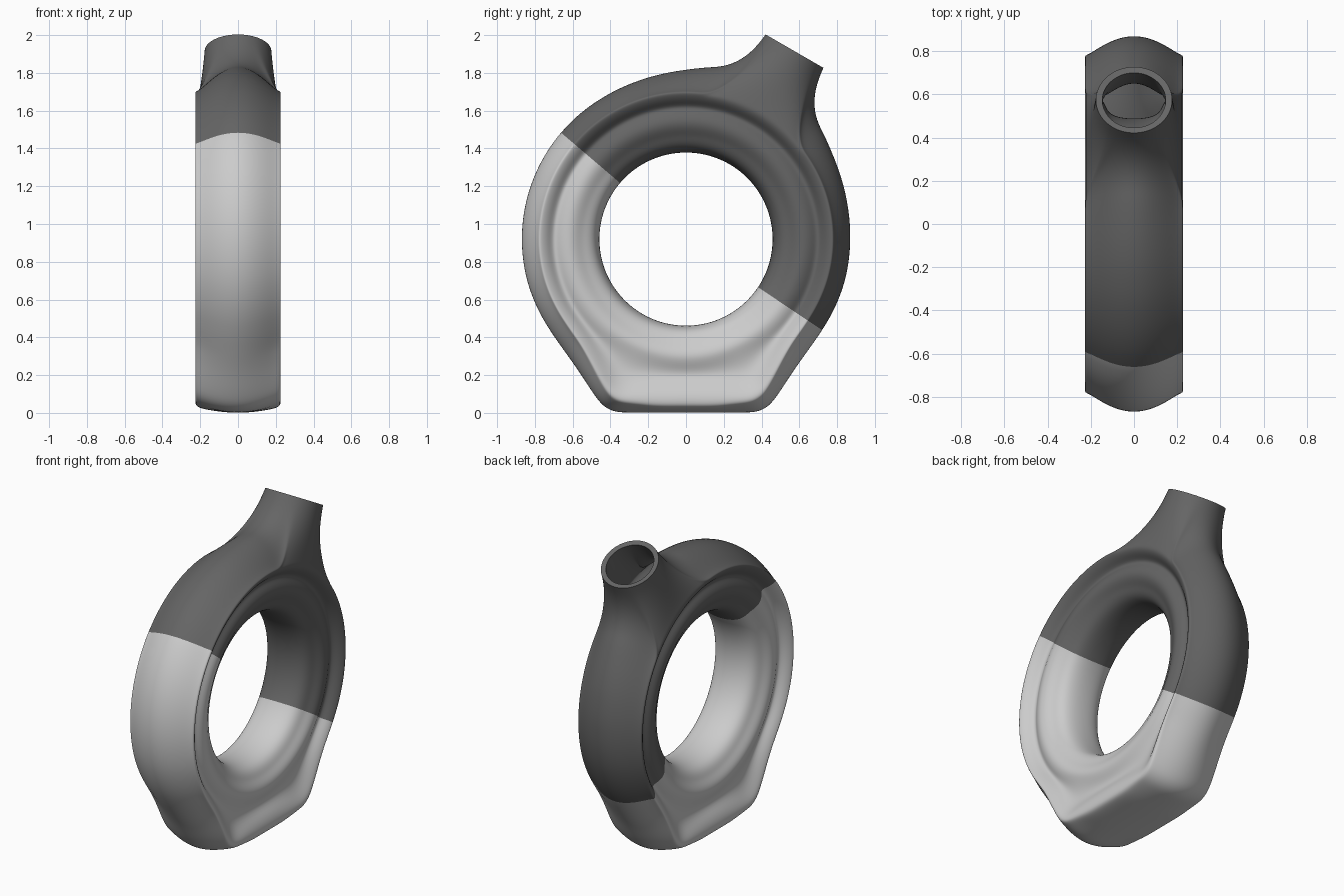
import bpy, bmesh
from math import sin, cos, pi, radians
from mathutils import Vector

if "Cube" in bpy.data.objects:
    bpy.data.objects.remove(bpy.data.objects["Cube"])

CZ = 0.92                 # height of the ring centre
COLS, STEP = 96, 3.75     # columns round the ring, column 0 lies on the neck axis
NECK = 60.0               # neck direction in the YZ plane
HALF = 6                  # half width of the neck opening, in columns
RIM_S, RIM_R = 1.149, 0.177


def lookup(table, v):
    if v <= table[0][0]:
        return table[0][1]
    for (a, p), (b, q) in zip(table, table[1:]):
        if v <= b:
            return p + (q - p) * (v - a) / (b - a)
    return table[-1][1]


def gap(a, b):
    return abs((a - b + 180) % 360 - 180)


# outer radius: flattened foot at the bottom, soft swell around the neck
FOOT = [(25, 0.998), (29, 0.972), (33, 0.94), (37.5, 0.911), (42, 0.891),
        (48, 0.876), (55, 0.870), (65, 0.871), (75, 0.873)]
SWELL = [(22.5, 0.925), (27, 0.908), (31.5, 0.898), (38, 0.888), (48, 0.878), (60, 0.873)]


def raw_radius(deg):
    foot = gap(deg, 270)
    if foot < 24.5:
        return 0.92 / cos(radians(foot))
    if foot < 75:
        return lookup(FOOT, foot)
    return lookup(SWELL, gap(deg, NECK))


def radius(deg):
    if gap(deg, 270) < 22:
        return raw_radius(deg)
    return (raw_radius(deg - 2) + 2 * raw_radius(deg) + raw_radius(deg + 2)) / 4


def section(deg):
    """Closed (x, r) cross-section: hole wall, inner bead, groove, shoulder, outer arch."""
    R = radius(deg)
    foot = gap(deg, 270)
    k = lookup([(10, 0.3), (27, 0.7), (45, 1.0)], foot)
    e = 0.0
    if foot < 75:
        e = max(0.0, R - 0.873)           # groove's outer wall follows the foot
    else:
        k = (R - 0.787) / 0.086           # shoulder stays low around the neck
    top = R - 0.086 * k
    s = 0.758 + e
    half = [(0, 0.457), (0.07, 0.462), (0.125, 0.482), (0.152, 0.515), (0.165, 0.548),
            (0.19, 0.585), (0.2, 0.625), (0.186, 0.668), (0.162, 0.7 + 0.5 * e),
            (0.205, 0.732 + e),
            (0.227, s + 0.3 * (top - s)), (0.227, s + 0.8 * (top - s)),
            (0.207, top), (0.14, R - 0.042 * k), (0.07, R - 0.011 * k), (0, R)]
    return half + [(-x, r) for x, r in half[-2:0:-1]]


def polar(x, r, deg):
    a = radians(deg)
    return Vector((x, r * cos(a), CZ + r * sin(a)))


bm = bmesh.new()

# ring body
grid = []
for i in range(COLS):
    deg = NECK + STEP * i
    if i == 21:
        deg = 140.0       # colour seam
    grid.append([bm.verts.new(polar(x, r, deg)) for x, r in section(deg)])
N = len(grid[0])
for i in range(COLS):
    in_neck = i < HALF or i >= COLS - HALF
    for j in range(N):
        if in_neck and 10 <= j < 20:
            continue
        a, b = grid[i], grid[(i + 1) % COLS]
        f = bm.faces.new((a[j], b[j], b[(j + 1) % N], a[(j + 1) % N]))
        f.material_index = 1 if 21 <= i < 71 else 0

# neck: loft from the opening in the ring to the round rim
loop = [grid[-HALF][j] for j in range(10, 21)]
loop += [grid[c][20] for c in range(-HALF + 1, HALF + 1)]
loop += [grid[HALF][j] for j in range(19, 9, -1)]
loop += [grid[c][10] for c in range(HALF - 1, -HALF, -1)]
ang = radians(NECK)
axis = Vector((0, cos(ang), sin(ang)))
side = Vector((0, -sin(ang), cos(ang)))
centre = Vector((0, 0, CZ))
xdir = Vector((1, 0, 0))
M, RINGS = len(loop), 7
rows = [loop]
for k in range(1, RINGS + 1):
    u = k / RINGS
    row = []
    for n, v in enumerate(loop):
        phi = pi + (n - 5) * 2 * pi / M
        out = side * cos(phi) + xdir * sin(phi)
        p0 = v.co
        t = (p0 - centre).dot(side)
        p3 = centre + axis * RIM_S + out * RIM_R
        p1 = p0 - side * (0.11 * t / 0.354) - xdir * (0.08 * p0.x) + axis * 0.06
        p2 = p3 - axis * 0.15 + out * 0.011
        w = 1 - u
        row.append(bm.verts.new(p0 * w**3 + p1 * 3 * w * w * u + p2 * 3 * w * u * u + p3 * u**3))
    rows.append(row)
for a, b in zip(rows, rows[1:]):
    for n in range(M):
        m = (n + 1) % M
        bm.faces.new((a[n], a[m], b[m], b[n]))

bmesh.ops.delete(bm, geom=[v for v in bm.verts if not v.link_faces], context='VERTS')
bmesh.ops.recalc_face_normals(bm, faces=bm.faces)
bm.normal_update()
# make sure normals face outward, so the wall thickens inward
probe = max(bm.faces, key=lambda f: f.calc_center_median().x)
if probe.normal.x < 0:
    bmesh.ops.reverse_faces(bm, faces=bm.faces)

mesh = bpy.data.meshes.new("ring_vase")
bm.to_mesh(mesh)
bm.free()
vase = bpy.data.objects.new("ring_vase", mesh)
bpy.context.collection.objects.link(vase)

# two glazes
for name, c in (("dark_glaze", 0.13), ("pale_glaze", 0.7)):
    mat = bpy.data.materials.new(name)
    mat.diffuse_color = (c, c, c, 1)
    mat.use_nodes = True
    mat.node_tree.nodes["Principled BSDF"].inputs["Base Color"].default_value = mat.diffuse_color
    mesh.materials.append(mat)

# smooth surface and hollow wall
sub = vase.modifiers.new("smooth", 'SUBSURF')
sub.levels = sub.render_levels = 2
wall = vase.modifiers.new("wall", 'SOLIDIFY')
wall.thickness = 0.03
wall.offset = -1

bpy.context.view_layer.objects.active = vase
vase.select_set(True)
for m in [m.name for m in vase.modifiers]:
    bpy.ops.object.modifier_apply(modifier=m)
bpy.ops.object.shade_smooth_by_angle(angle=radians(40))
